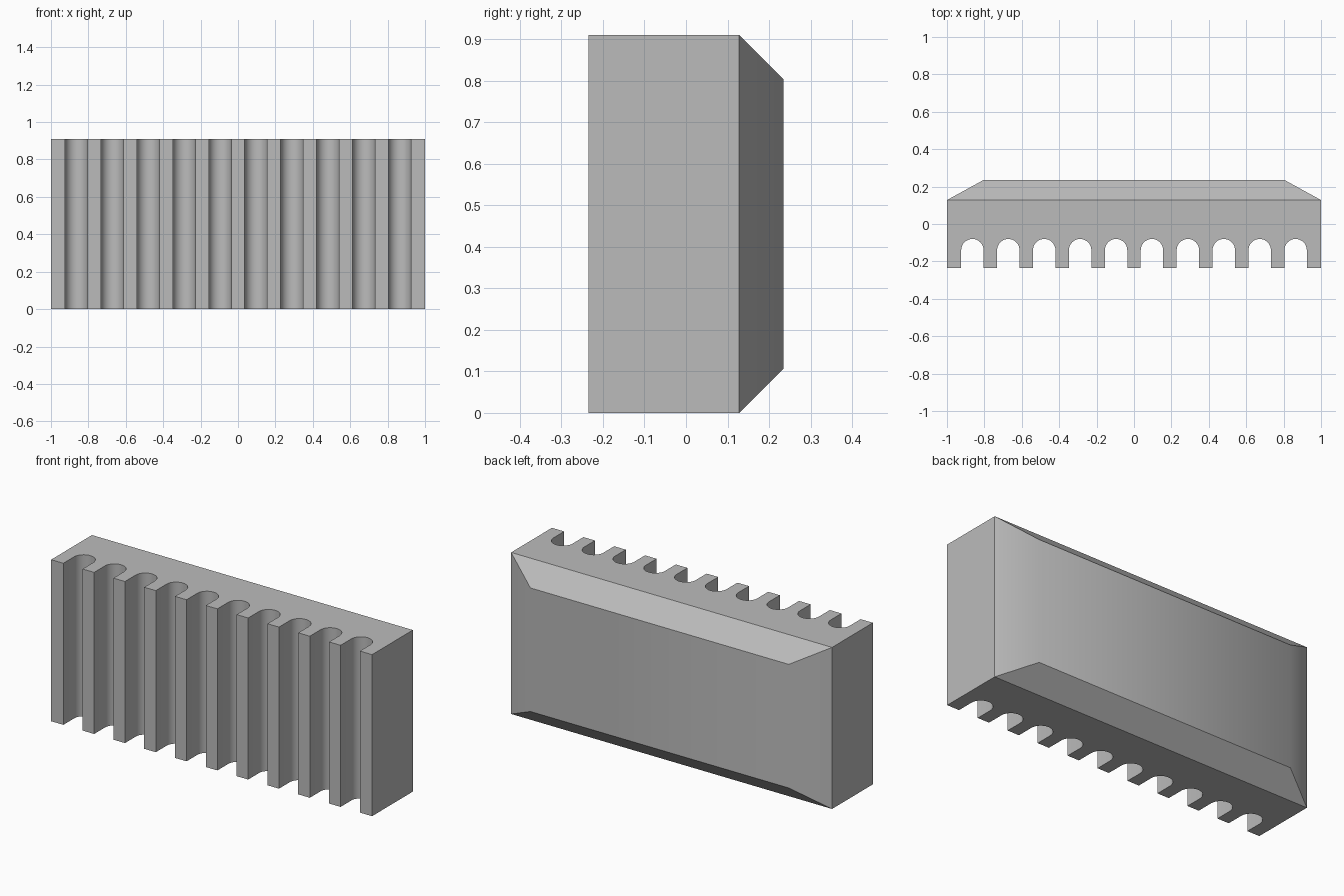
import bpy, bmesh, math
from mathutils import Vector

cube = bpy.data.objects.get("Cube")
if cube:
    bpy.data.objects.remove(cube)

HEIGHT = 0.91
FRONT, SHOULDER, BACK = -0.235, 0.128, 0.235
GROOVES, PITCH, RADIUS, ARC_Y = 10, 0.192, 0.06, -0.14
ARC_STEPS = 16

grey = bpy.data.materials.new("plain grey")
grey.use_nodes = True
colour = (0.5, 0.5, 0.5, 1)
grey.diffuse_color = colour
grey.node_tree.nodes["Principled BSDF"].inputs["Base Color"].default_value = colour

# Plan outline: straight back, front edge cut by round-bottomed grooves
outline = [(1, SHOULDER), (-1, SHOULDER), (-1, FRONT)]
for i in range(GROOVES):
    cx = (i - (GROOVES - 1) / 2) * PITCH
    outline.append((cx - RADIUS, FRONT))
    for s in range(ARC_STEPS + 1):
        a = math.pi * (1 - s / ARC_STEPS)
        outline.append((cx + RADIUS * math.cos(a), ARC_Y + RADIUS * math.sin(a)))
    outline.append((cx + RADIUS, FRONT))
outline.append((1, FRONT))

# Raise the outline into a block
bm = bmesh.new()
base = bm.faces.new([bm.verts.new((x, y, 0)) for x, y in outline])
top = bmesh.ops.extrude_face_region(bm, geom=[base], use_keep_orig=True)["geom"]
bmesh.ops.translate(bm, vec=(0, 0, HEIGHT),
                    verts=[g for g in top if isinstance(g, bmesh.types.BMVert)])
bmesh.ops.recalc_face_normals(bm, faces=bm.faces[:])

# Pull the back face out into a chamfered panel
back = max(bm.faces, key=lambda f: f.calc_center_median().y)
panel = bmesh.ops.extrude_discrete_faces(bm, faces=[back])["faces"][0]
for v in panel.verts:
    v.co = Vector((math.copysign(0.805, v.co.x), BACK,
                   0.107 if v.co.z < HEIGHT / 2 else HEIGHT - 0.107))
bmesh.ops.recalc_face_normals(bm, faces=bm.faces[:])

mesh = bpy.data.meshes.new("grooved_block")
bm.to_mesh(mesh)
bm.free()
mesh.materials.append(grey)
block = bpy.data.objects.new("grooved_block", mesh)
bpy.context.collection.objects.link(block)

# Soft shading in the grooves and across the shallow end chamfers
bpy.ops.object.select_all(action="DESELECT")
block.select_set(True)
bpy.context.view_layer.objects.active = block
bpy.ops.object.shade_smooth_by_angle(angle=math.radians(30))
